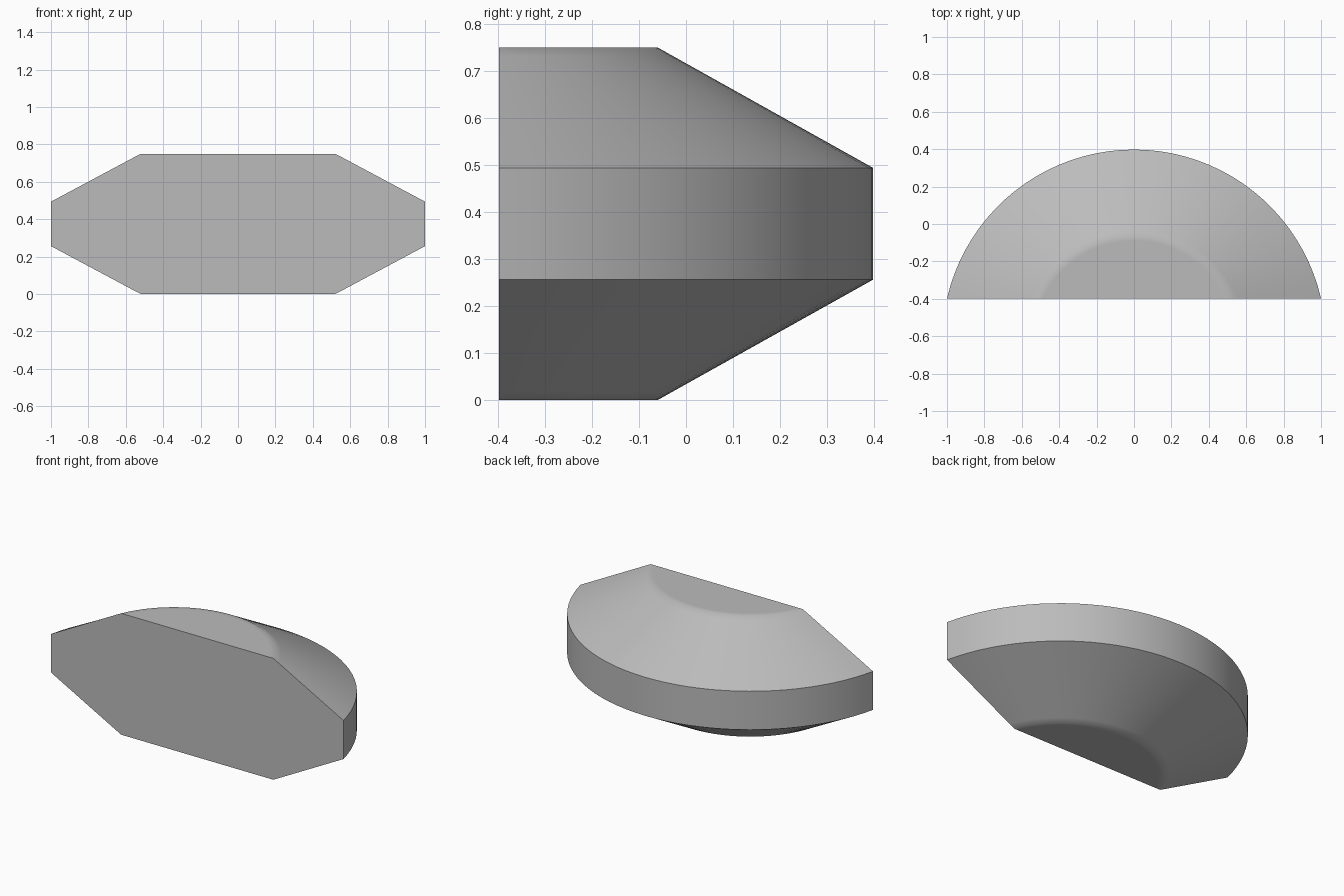
import bpy
import bmesh
from math import acos, sin, cos, radians

default = bpy.data.objects.get("Cube")
if default:
    bpy.data.objects.remove(default)

FRONT = -0.398        # flat front plane
AXIS_Y = -0.628       # axis of the turned body, behind the front plane
SEGMENTS = 40

# Turned profile (radius, height); close pairs keep the cap edge softly rounded
PROFILE = [(0.54, 0), (0.568, 0), (0.60, 0.018), (1.026, 0.256),
           (1.026, 0.494), (0.60, 0.732), (0.568, 0.75), (0.54, 0.75)]


def arc(bm, radius, z):
    """Arc of vertices behind the front plane, from right to left."""
    half = acos((FRONT - AXIS_Y) / radius)
    angles = [half * (2 * i / SEGMENTS - 1) for i in range(SEGMENTS + 1)]
    return [bm.verts.new((radius * sin(a), AXIS_Y + radius * cos(a), z))
            for a in angles]


# Grey material
grey = bpy.data.materials.new("grey")
grey.use_nodes = True
colour = (0.5, 0.5, 0.5, 1)
grey.diffuse_color = colour
grey.node_tree.nodes["Principled BSDF"].inputs["Base Color"].default_value = colour

# Curved sides, flat caps and flat front
bm = bmesh.new()
rings = [arc(bm, r, z) for r, z in PROFILE]
for low, high in zip(rings, rings[1:]):
    for i in range(SEGMENTS):
        bm.faces.new((low[i], low[i + 1], high[i + 1], high[i]))
bm.faces.new(rings[0])
bm.faces.new(rings[-1])
bm.faces.new([r[0] for r in rings] + [r[-1] for r in reversed(rings)])
bmesh.ops.recalc_face_normals(bm, faces=bm.faces)

mesh = bpy.data.meshes.new("half_disc_body")
bm.to_mesh(mesh)
bm.free()
mesh.materials.append(grey)
body = bpy.data.objects.new("half_disc_body", mesh)
bpy.context.collection.objects.link(body)

# Smooth curved surfaces, sharp rims
bpy.context.view_layer.objects.active = body
body.select_set(True)
bpy.ops.object.shade_smooth_by_angle(angle=radians(35))
